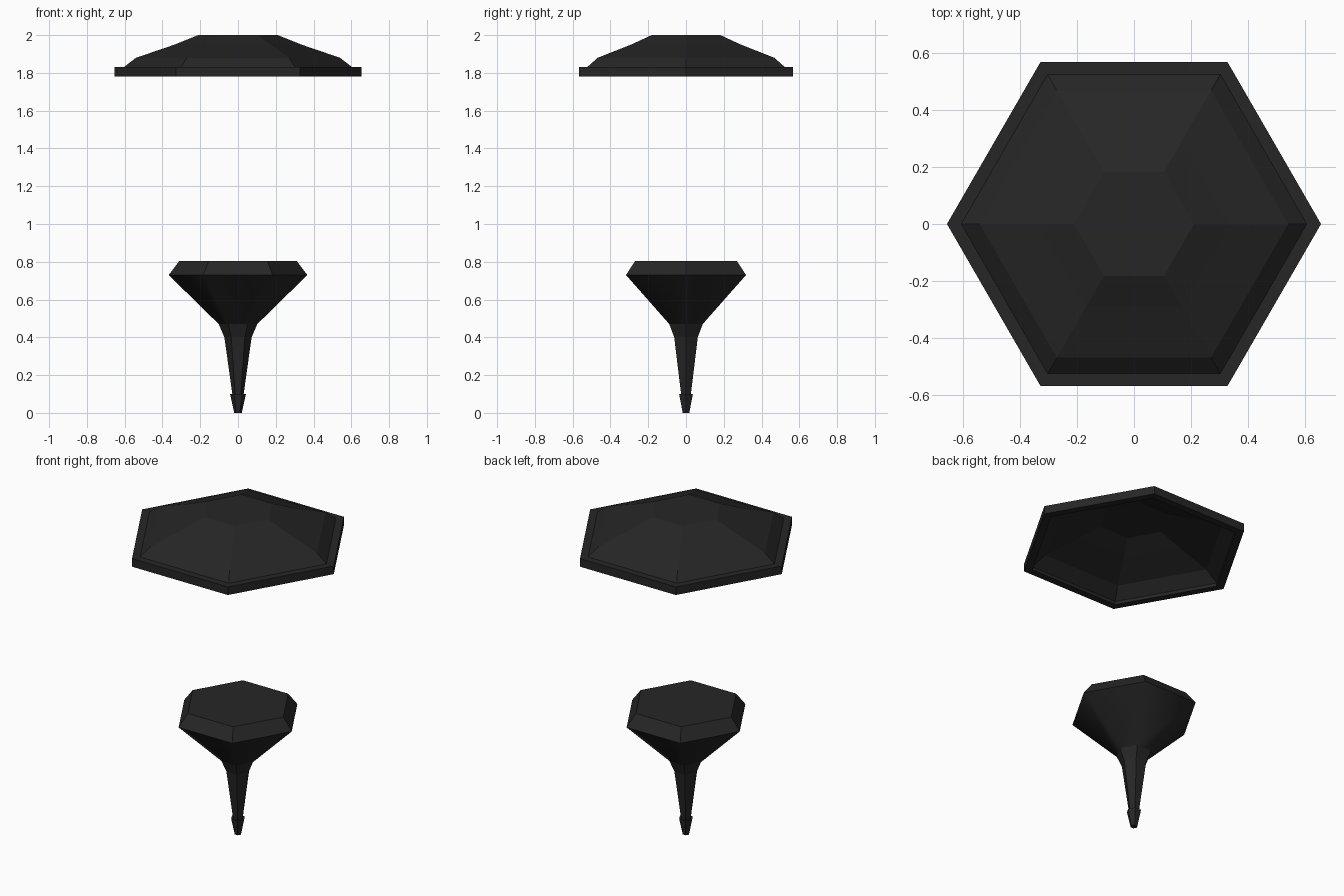
import bpy, bmesh, math

if "Cube" in bpy.data.objects:
    bpy.data.objects.remove(bpy.data.objects["Cube"])

iron = bpy.data.materials.new("black iron")
iron.diffuse_color = (0.019, 0.019, 0.019, 1)
iron.use_nodes = True
iron.node_tree.nodes["Principled BSDF"].inputs["Base Color"].default_value = iron.diffuse_color
SIDES = 6


def hex_lathe(name, profile, cap_start=True, cap_end=True):
    """Stack six-sided rings of (corner radius, height), corners on the x axis."""
    bm = bmesh.new()
    rings = []
    for r, z in profile:
        rings.append([bm.verts.new((r * math.cos(math.tau * i / SIDES),
                                    r * math.sin(math.tau * i / SIDES), z))
                      for i in range(SIDES)])
    for a, b in zip(rings, rings[1:]):
        for i in range(SIDES):
            j = (i + 1) % SIDES
            bm.faces.new((a[i], a[j], b[j], b[i]))
    if cap_start:
        bm.faces.new(rings[0][::-1])
    if cap_end:
        bm.faces.new(rings[-1])
    bmesh.ops.recalc_face_normals(bm, faces=bm.faces)
    me = bpy.data.meshes.new(name)
    bm.to_mesh(me)
    bm.free()
    me.materials.append(iron)
    ob = bpy.data.objects.new(name, me)
    bpy.context.collection.objects.link(ob)
    return ob


# Hollow roof: inner ceiling, rim underside, outer rim, stepped outer slopes
hex_lathe("roof", [
    (0.20, 1.98), (0.325, 1.93), (0.53, 1.86), (0.605, 1.80), (0.605, 1.78),
    (0.655, 1.78), (0.655, 1.83), (0.605, 1.83), (0.54, 1.88),
    (0.335, 1.95), (0.21, 2.0)])

# Pointed foot tip
hex_lathe("foot_tip", [(0.02, 0.0), (0.042, 0.10)])

# Tapered stem with flared neck
hex_lathe("stem", [(0.03, 0.10), (0.072, 0.40), (0.102, 0.47)],
          cap_start=False, cap_end=False)

# Funnel-shaped lamp base, softly shaded around the cone
base = hex_lathe("lamp_base", [(0.102, 0.47), (0.367, 0.73), (0.31, 0.805)],
                 cap_start=False)
bpy.context.view_layer.objects.active = base
base.select_set(True)
bpy.ops.object.shade_smooth_by_angle(angle=math.radians(46))
